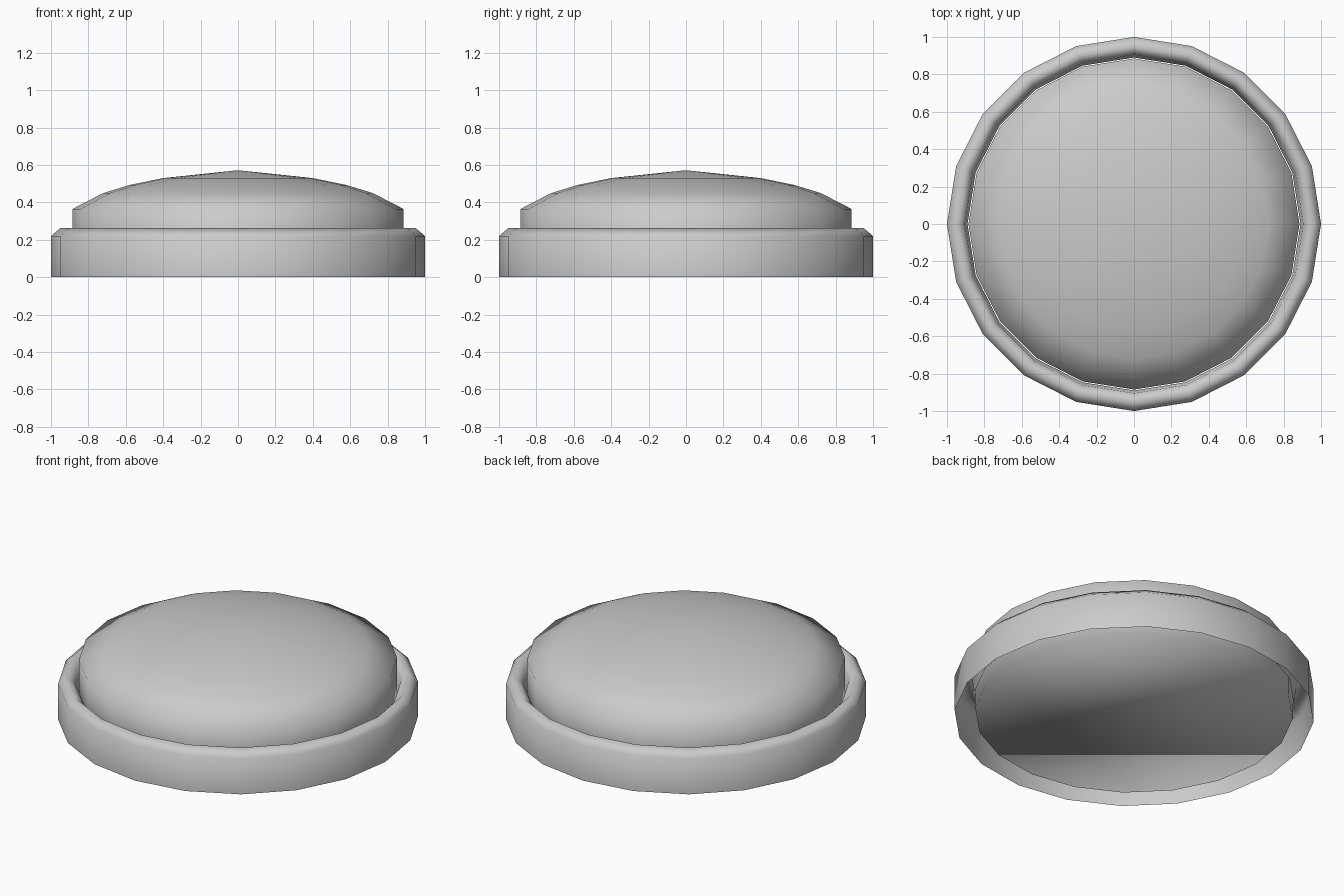
import bpy, bmesh, math

if "Cube" in bpy.data.objects:
    bpy.data.objects.remove(bpy.data.objects["Cube"])

SIDES = 20


def lathe(name, profile, cap_bottom=False):
    """Revolve (radius, z) points around z; radius 0 makes a pole."""
    bm = bmesh.new()
    rings = []
    for r, z in profile:
        if r == 0:
            rings.append([bm.verts.new((0, 0, z))])
        else:
            rings.append([bm.verts.new((r * math.cos(2 * math.pi * i / SIDES),
                                        r * math.sin(2 * math.pi * i / SIDES), z))
                          for i in range(SIDES)])
    for a, b in zip(rings, rings[1:]):
        for i in range(SIDES):
            j = (i + 1) % SIDES
            if len(b) == 1:
                bm.faces.new((a[i], a[j], b[0]))
            else:
                bm.faces.new((a[i], a[j], b[j], b[i]))
    if cap_bottom:
        bm.faces.new(rings[0][::-1])
    for f in bm.faces:
        f.smooth = True
    me = bpy.data.meshes.new(name)
    bm.to_mesh(me)
    bm.free()
    ob = bpy.data.objects.new(name, me)
    bpy.context.collection.objects.link(ob)
    return ob


# Outer collar: hollow shell with a bevelled lip folding inward
lathe("outer_ring", [(1.0, 0.0), (1.0, 0.22), (0.95, 0.263), (0.905, 0.22), (0.89, 0.12)])

# Domed push cap with straight side and closed underside
lathe("domed_cap", [(0.885, 0.02), (0.885, 0.365), (0.72, 0.45),
                    (0.58, 0.493), (0.4, 0.53), (0, 0.572)], cap_bottom=True)
